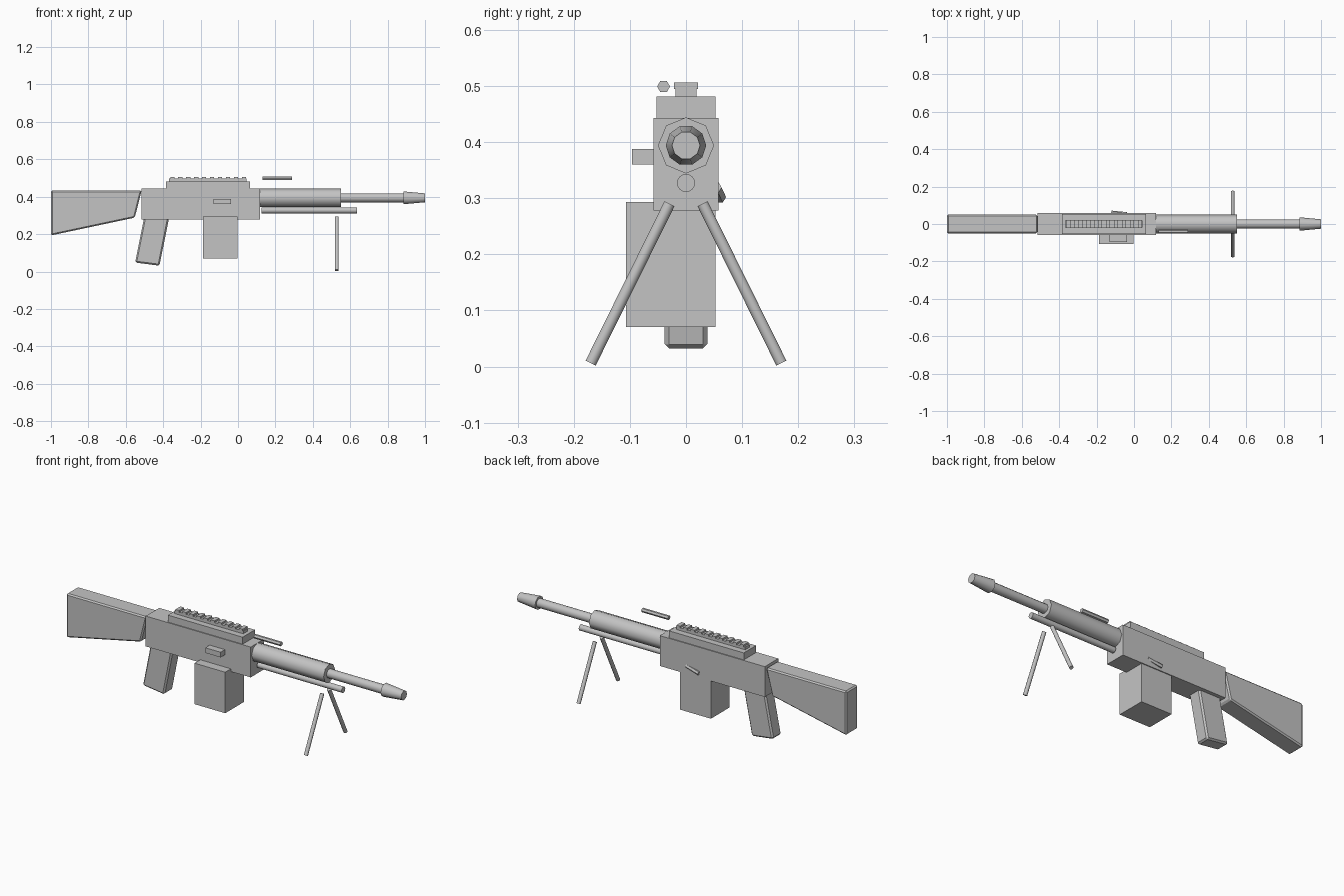
import bpy, bmesh, math
from mathutils import Vector

cube = bpy.data.objects.get("Cube")
if cube:
    bpy.data.objects.remove(cube, do_unlink=True)

grey = bpy.data.materials.new("plain grey")
grey.use_nodes = True
grey.diffuse_color = (0.55, 0.55, 0.55, 1)
grey.node_tree.nodes["Principled BSDF"].inputs["Base Color"].default_value = (0.55, 0.55, 0.55, 1)


def finish(name, bm, smooth=False):
    bmesh.ops.recalc_face_normals(bm, faces=bm.faces)
    mesh = bpy.data.meshes.new(name)
    bm.to_mesh(mesh)
    bm.free()
    mesh.materials.append(grey)
    obj = bpy.data.objects.new(name, mesh)
    bpy.context.collection.objects.link(obj)
    if smooth:
        bpy.ops.object.select_all(action='DESELECT')
        obj.select_set(True)
        bpy.context.view_layer.objects.active = obj
        bpy.ops.object.shade_smooth_by_angle(angle=math.radians(50))
    return obj


def slab(name, outline, y0, y1, bevel=0):
    """Side outline in x and z, extruded across y."""
    bm = bmesh.new()
    face = bm.faces.new([bm.verts.new((x, y0, z)) for x, z in outline])
    ext = bmesh.ops.extrude_face_region(bm, geom=[face])
    verts = [v for v in ext["geom"] if isinstance(v, bmesh.types.BMVert)]
    bmesh.ops.translate(bm, verts=verts, vec=(0, y1 - y0, 0))
    obj = finish(name, bm)
    if bevel:
        mod = obj.modifiers.new("chamfer", 'BEVEL')
        mod.width = bevel
        mod.segments = 1
    return obj


def box(name, x0, x1, y0, y1, z0, z1):
    return slab(name, [(x0, z0), (x1, z0), (x1, z1), (x0, z1)], y0, y1)


def rod(name, start, end, r0, r1=None, sides=16):
    """Closed cylinder or cone between two points."""
    a, b = Vector(start), Vector(end)
    side = (b - a).cross(Vector((0, 0, 1))).normalized()
    up = side.cross(b - a).normalized()
    bm = bmesh.new()
    rings = []
    for p, r in ((a, r0), (b, r1 or r0)):
        rings.append([bm.verts.new(p + r * (side * math.cos(t) + up * math.sin(t)))
                      for t in (math.tau * i / sides for i in range(sides))])
    for i in range(sides):
        j = (i + 1) % sides
        bm.faces.new((rings[0][i], rings[0][j], rings[1][j], rings[1][i]))
    for ring in rings:
        bm.faces.new(ring)
    return finish(name, bm, smooth=sides > 6)


# Body
box("receiver", -0.515, 0.117, -0.058, 0.058, 0.278, 0.443)
box("top_cover", -0.385, 0.065, -0.053, 0.053, 0.44, 0.481)
box("magazine", -0.187, -0.002, -0.107, 0.053, 0.07, 0.293)
box("side_block", -0.13, -0.038, -0.096, -0.05, 0.36, 0.388)

# Top rail with evenly spaced teeth
box("rail_base", -0.37, 0.045, -0.019, 0.019, 0.478, 0.496)
for i in range(10):
    x = -0.362 + i * 0.0425
    box(f"rail_tooth_{i + 1}", x, x + 0.022, -0.021, 0.021, 0.495, 0.506)

# Stock and grip
slab("stock", [(-1, 0.193), (-0.552, 0.288), (-0.515, 0.433), (-1, 0.433)], -0.05, 0.05, 0.007)
slab("grip", [(-0.55, 0.048), (-0.42, 0.031), (-0.367, 0.295), (-0.497, 0.312)], -0.038, 0.038, 0.008)

# Barrel group
AXIS = 0.394
rod("handguard", (0.1, 0, AXIS), (0.55, 0, AXIS), 0.05, sides=8)
rod("barrel", (0.5, 0, AXIS), (0.92, 0, AXIS), 0.024, sides=12)
rod("muzzle", (0.884, 0, AXIS), (1, 0, AXIS), 0.036, 0.025, sides=10)
rod("gas_tube", (0.125, 0, 0.327), (0.635, 0, 0.327), 0.016)

# Handles
rod("carry_handle", (0.13, -0.04, 0.499), (0.29, -0.04, 0.499), 0.0115, sides=6)
rod("bolt_handle", (-0.12, 0.06, 0.302), (-0.04, 0.052, 0.319), 0.0115, sides=6)

# Folding legs
for name, s in (("left", 1), ("right", -1)):
    rod(f"bipod_leg_{name}", (0.528, s * 0.0295, 0.29), (0.528, s * 0.17, 0.006), 0.0105, sides=10)
